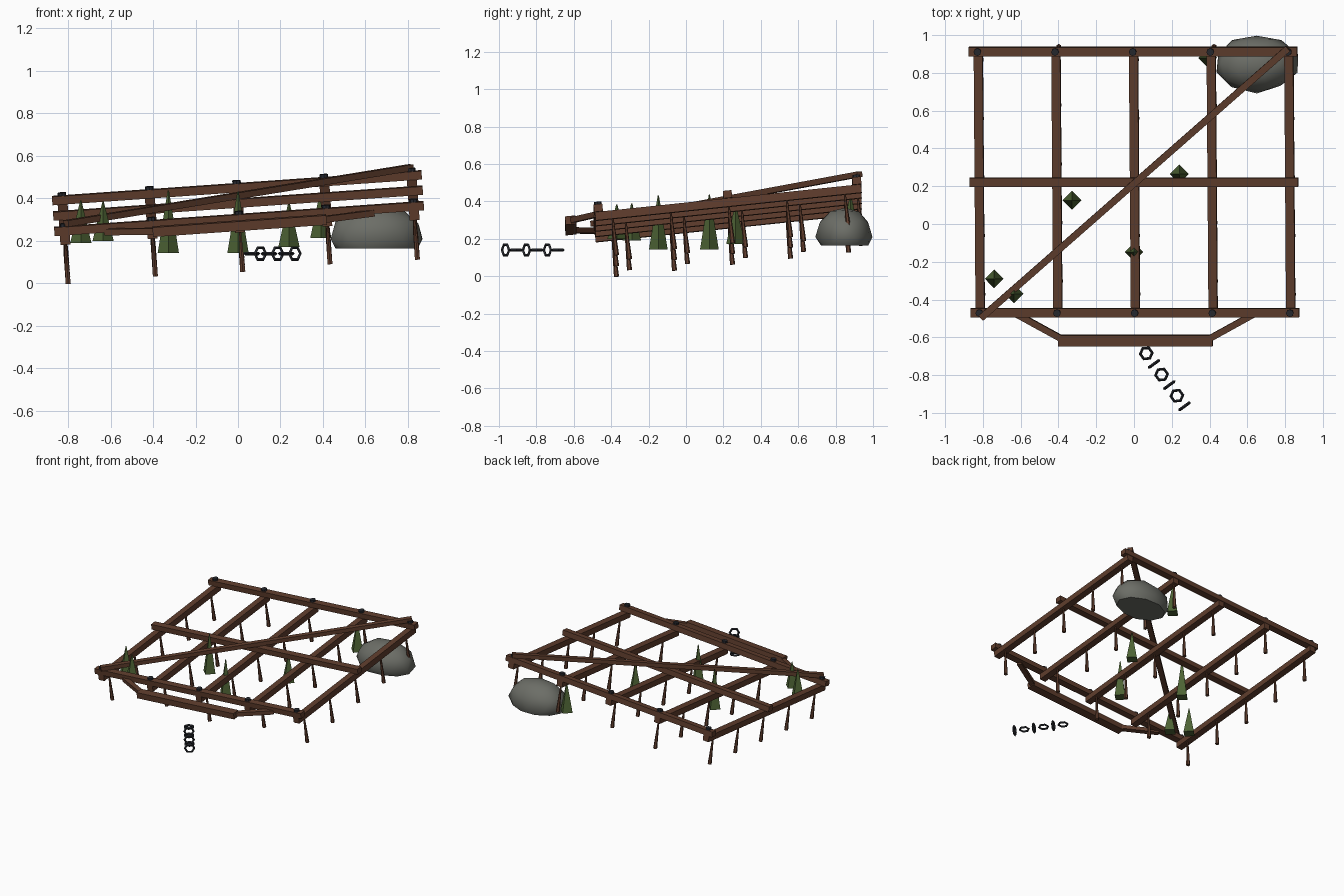
import bpy, bmesh, math, random
from mathutils import Matrix, Vector

if "Cube" in bpy.data.objects:
    bpy.data.objects.remove(bpy.data.objects["Cube"])

random.seed(4)


def material(name, rgb):
    m = bpy.data.materials.new(name)
    m.diffuse_color = (*rgb, 1)
    m.use_nodes = True
    m.node_tree.nodes["Principled BSDF"].inputs["Base Color"].default_value = m.diffuse_color
    return m


WOOD = material("dark wood", (0.115, 0.047, 0.026))
RUST = material("rusty brown", (0.125, 0.05, 0.028))
IRON = material("black iron", (0.02, 0.022, 0.028))
STONE = material("grey stone", (0.15, 0.155, 0.135))
GREEN = material("grass green", (0.075, 0.125, 0.035))

# The whole frame lies tilted, so its parts are built in a tilted local space
TILT = (Matrix.Translation((0, 0.222, 0.378))
        @ Matrix.Rotation(math.radians(-4), 4, 'Y')
        @ Matrix.Rotation(math.radians(6), 4, 'X'))


def finish(name, bm, mat, matrix=Matrix()):
    bm.transform(matrix)
    bmesh.ops.recalc_face_normals(bm, faces=bm.faces)
    me = bpy.data.meshes.new(name)
    bm.to_mesh(me)
    bm.free()
    me.materials.append(mat)
    ob = bpy.data.objects.new(name, me)
    bpy.context.collection.objects.link(ob)
    return ob


def beam(name, a, b, width, height):
    """Box running from a to b in the frame's space."""
    a, b = Vector(a), Vector(b)
    d = b - a
    bm = bmesh.new()
    bmesh.ops.create_cube(bm, size=1)
    bm.transform(Matrix.Translation((a + b) / 2)
                 @ Matrix.Rotation(math.atan2(d.y, d.x), 4, 'Z')
                 @ Matrix.Diagonal((d.length, width, height, 1)))
    return finish(name, bm, WOOD, TILT)


def cone(name, loc, r1, r2, depth, sides, mat, matrix=Matrix(), spin=0):
    """Cone or cylinder standing on loc."""
    bm = bmesh.new()
    bmesh.ops.create_cone(bm, cap_ends=True, segments=sides, radius1=r1,
                          radius2=r2, depth=depth)
    bm.transform(Matrix.Translation(Vector(loc) + Vector((0, 0, depth / 2)))
                 @ Matrix.Rotation(spin, 4, 'Z'))
    return finish(name, bm, mat, matrix)


# Crosswise beams on top, with bolts on the front and back ones
ROW = 0.695
COLUMNS = [-0.824, -0.412, 0, 0.412, 0.824]
for label, y in (("front", -ROW), ("middle", 0), ("back", ROW)):
    beam(label + "_cross_beam", (-0.872, y, 0), (0.872, y, 0), 0.047, 0.04)
    if y:
        for x in COLUMNS:
            cone(label + "_bolt", (x, y, 0.015), 0.02, 0.02, 0.02, 8, IRON, TILT)

# Lengthwise beams below, with staggered spikes, wide end down
for i, x in enumerate(COLUMNS):
    beam("long_beam", (x, -0.715, -0.042), (x, 0.715, -0.042), 0.047, 0.045)
    for k in range(-2, 3):
        y = k * 0.312 + (0.07 if i % 2 else 0)
        cone("spike", (x, y, -0.26), 0.014, 0.005, 0.21, 6, RUST, TILT)

# Diagonal brace
beam("diagonal_brace", (-0.815, -0.72, 0.036), (0.825, 0.715, 0.036), 0.036, 0.03)

# Drawbar with its two arms
beam("drawbar", (-0.41, -0.845, -0.018), (0.41, -0.845, -0.018), 0.058, 0.045)
for s in (-1, 1):
    beam("drawbar_arm", (s * 0.63, -0.705, -0.018), (s * 0.385, -0.84, -0.018),
         0.034, 0.03)

# Chain of alternating six-sided links
LINKS = 6
CHAIN = math.radians(-54)


def link(loc, upright):
    bm = bmesh.new()
    rings = []
    for i in range(6):
        a = i * math.tau / 6
        ring = []
        for j in range(4):
            b = j * math.tau / 4
            r = 0.032 + 0.008 * math.cos(b)
            ring.append(bm.verts.new((r * math.cos(a), r * math.sin(a),
                                      0.008 * math.sin(b))))
        rings.append(ring)
    for i in range(6):
        p, q = rings[i], rings[(i + 1) % 6]
        for j in range(4):
            k = (j + 1) % 4
            bm.faces.new((p[j], q[j], q[k], p[k]))
    turn = Matrix.Rotation(CHAIN, 4, 'Z')
    if upright:
        # lies across the chain, with a corner to each side
        turn = (turn @ Matrix.Rotation(math.pi / 2, 4, 'Z')
                @ Matrix.Rotation(math.pi / 2, 4, 'X'))
    finish("chain_link", bm, IRON, Matrix.Translation(loc) @ turn)


for n in range(LINKS):
    link((0.065 + 0.0405 * n, -0.685 - 0.056 * n, 0.14), n % 2 == 1)

# Boulder with a flat underside
bm = bmesh.new()
bmesh.ops.create_icosphere(bm, subdivisions=2, radius=1)
for v in bm.verts:
    v.co *= random.uniform(0.95, 1.05)
    v.co.z = max(v.co.z, -0.28)
bm.transform(Matrix.Translation((0.65, 0.85, 0.21))
             @ Matrix.Diagonal((0.222, 0.153, 0.16, 1)))
rock = finish("boulder", bm, STONE)
bpy.context.view_layer.objects.active = rock
rock.select_set(True)
bpy.ops.object.shade_smooth_by_angle(angle=math.radians(40))

# Four-sided grass tufts
for x, y, z, h in ((-0.74, -0.29, 0.19, 0.2), (-0.635, -0.37, 0.2, 0.185),
                   (-0.328, 0.125, 0.143, 0.295), (0, -0.148, 0.143, 0.29),
                   (0.24, 0.265, 0.172, 0.21), (0.39, 0.88, 0.213, 0.22)):
    cone("grass_tuft", (x, y, z), 0.05, 0.003, h, 4, GREEN)
